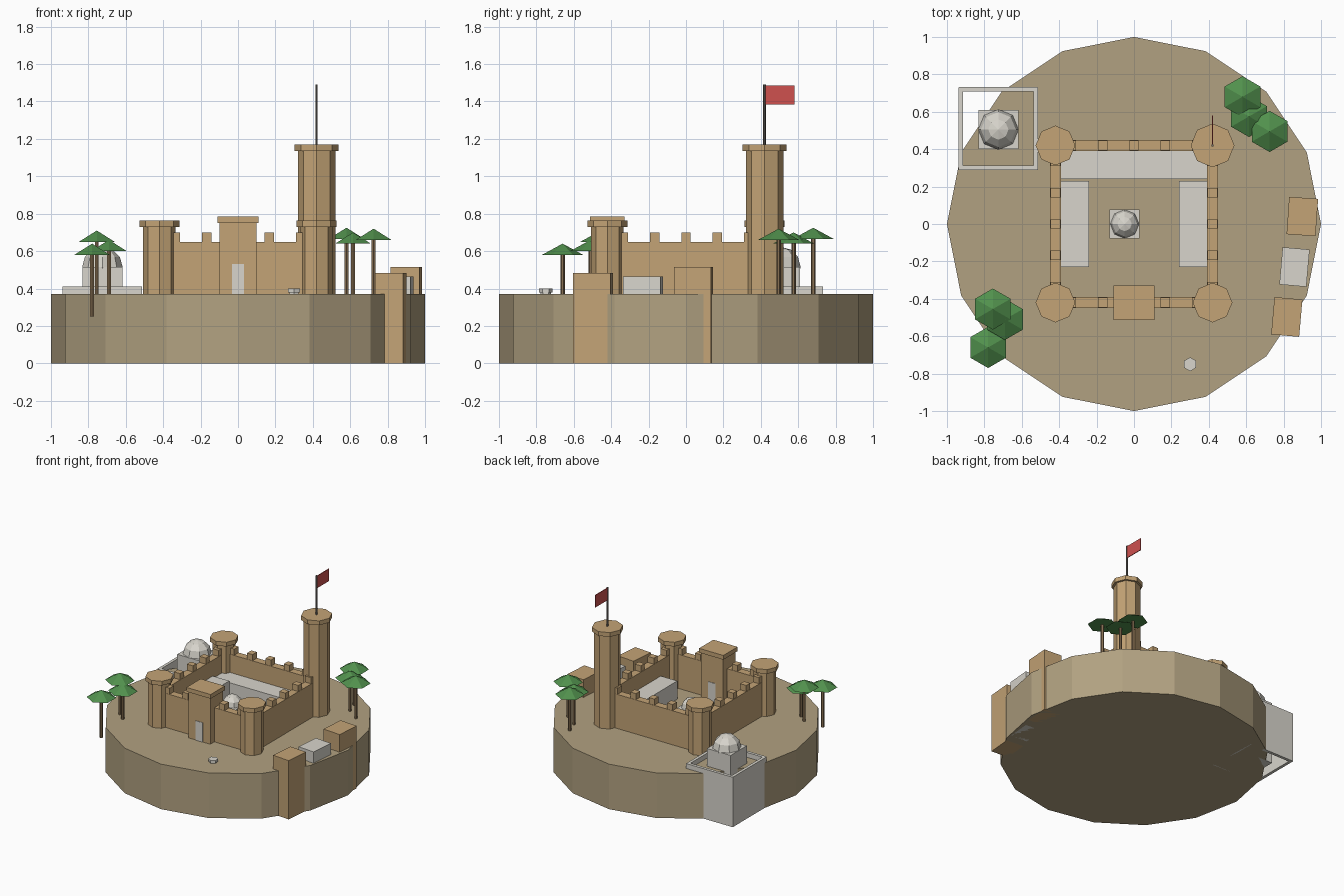
import bpy
import math

cube = bpy.data.objects.get("Cube")
if cube:
    bpy.data.objects.remove(cube, do_unlink=True)


def material(name, red, green, blue):
    linear = [(c / 255) ** 2.2 for c in (red, green, blue)] + [1]
    mat = bpy.data.materials.new(name)
    mat.use_nodes = True
    mat.diffuse_color = linear
    mat.node_tree.nodes["Principled BSDF"].inputs["Base Color"].default_value = linear
    return mat


EARTH = material("earth", 176, 160, 128)
SAND = material("sandstone", 194, 162, 117)
STONE = material("pale stone", 215, 212, 203)
LEAF = material("leaf green", 82, 143, 78)
BARK = material("bark", 135, 112, 84)
METAL = material("grey metal", 115, 111, 106)
RED = material("flag red", 205, 82, 80)

GROUND = 0.37
SPAN = 0.42      # wall line distance from the centre


def finish(name, mat):
    obj = bpy.context.object
    obj.name = name
    obj.data.materials.clear()
    obj.data.materials.append(mat)
    return obj


def box(name, mat, x, y, bottom, top, wide, deep, turn=0):
    bpy.ops.mesh.primitive_cube_add(size=1, location=(x, y, (bottom + top) / 2),
                                    rotation=(0, 0, math.radians(turn)))
    bpy.context.object.scale = (wide, deep, top - bottom)
    return finish(name, mat)


def prism(name, mat, x, y, bottom, top, radius, sides, tip=None):
    bpy.ops.mesh.primitive_cone_add(
        vertices=sides, radius1=radius, radius2=radius if tip is None else tip,
        depth=top - bottom, location=(x, y, (bottom + top) / 2))
    return finish(name, mat)


def dome(name, x, y, z, radius):
    bpy.ops.mesh.primitive_uv_sphere_add(segments=8, ring_count=6, radius=radius,
                                         location=(x, y, z))
    return finish(name, STONE)


def tower(name, x, y, top, radius, cap):
    prism(name, SAND, x, y, 0.01, top - 0.02, radius, 8)
    prism(name + "_cap", SAND, x, y, top - 0.035, top, cap, 8)


def palm(name, x, y, peak):
    prism(name + "_trunk", BARK, x, y, peak - 0.39, peak - 0.03, 0.012, 6)
    prism(name + "_crown", LEAF, x, y, peak - 0.06, peak, 0.11, 6, tip=0)


# Plateau
prism("plateau", EARTH, 0, 0, 0, GROUND, 1, 16)

# Curtain walls with merlons
for side, label in ((-1, "near"), (1, "far")):
    line = side * SPAN
    box(label + "_cross_wall", SAND, 0, line, 0.01, 0.65, 2 * SPAN, 0.06)
    box(label + "_side_wall", SAND, line, 0, 0.01, 0.65, 0.06, 2 * SPAN)
    for step in range(-2, 3):
        place = step * 0.167
        box(label + "_cross_merlon", SAND, place, line, 0.65, 0.7, 0.05, 0.055)
        box(label + "_side_merlon", SAND, line, place, 0.65, 0.7, 0.055, 0.05)

# Corner towers, one taller
for x, y in ((-SPAN, -SPAN), (SPAN, -SPAN), (-SPAN, SPAN)):
    tower("corner_tower", x, y, 0.765, 0.087, 0.106)
tower("great_tower", SPAN, SPAN, 1.17, 0.1, 0.117)

# Flag
prism("flag_pole", METAL, SPAN, SPAN, 1.16, 1.49, 0.007, 6)
box("flag", RED, SPAN, SPAN + 0.08, 1.385, 1.485, 0.006, 0.16)

# Gatehouse
box("gatehouse", SAND, 0, -SPAN, 0.01, 0.76, 0.2, 0.165)
box("gatehouse_cap", SAND, 0, -SPAN, 0.75, 0.785, 0.22, 0.185)
box("gate_door", STONE, 0, -SPAN, GROUND - 0.01, 0.53, 0.065, 0.173)

# Courtyard halls and shrine
for side in (-1, 1):
    box("side_hall", STONE, side * 0.315, 0, 0.01, 0.52, 0.15, 0.46)
box("back_hall", STONE, 0, 0.315, 0.01, 0.5, 0.78, 0.15)
box("shrine", STONE, -0.05, 0, 0.01, 0.47, 0.16, 0.155)
dome("shrine_dome", -0.05, 0, 0.47, 0.077)

# Walled tomb
TX, TY = -0.725, 0.51
box("tomb", STONE, TX, TY - 0.005, 0, 0.515, 0.215, 0.21)
dome("tomb_dome", TX, TY - 0.005, 0.515, 0.108)
for side in (-1, 1):
    box("tomb_side_wall", STONE, TX + side * 0.2, TY, 0, 0.41, 0.024, 0.44)
    box("tomb_cross_wall", STONE, TX, TY + side * 0.21, 0, 0.41, 0.42, 0.024)

# Houses on the rim
box("front_house", SAND, 0.817, -0.497, 0, 0.483, 0.15, 0.2, -5)
box("middle_house", STONE, 0.858, -0.23, 0, 0.463, 0.145, 0.2, -5)
box("back_house", SAND, 0.9, 0.04, 0, 0.515, 0.155, 0.2, -4)

# Well
prism("well_foot", STONE, 0.3, -0.75, GROUND - 0.01, 0.385, 0.028, 6)
prism("well_basin", STONE, 0.3, -0.75, 0.38, 0.4, 0.037, 6)

# Palms
for x, y, peak in ((-0.755, -0.455, 0.71), (-0.69, -0.51, 0.66), (-0.78, -0.66, 0.64),
                   (0.58, 0.68, 0.725), (0.615, 0.575, 0.7), (0.725, 0.495, 0.72)):
    palm("palm", x, y, peak)
